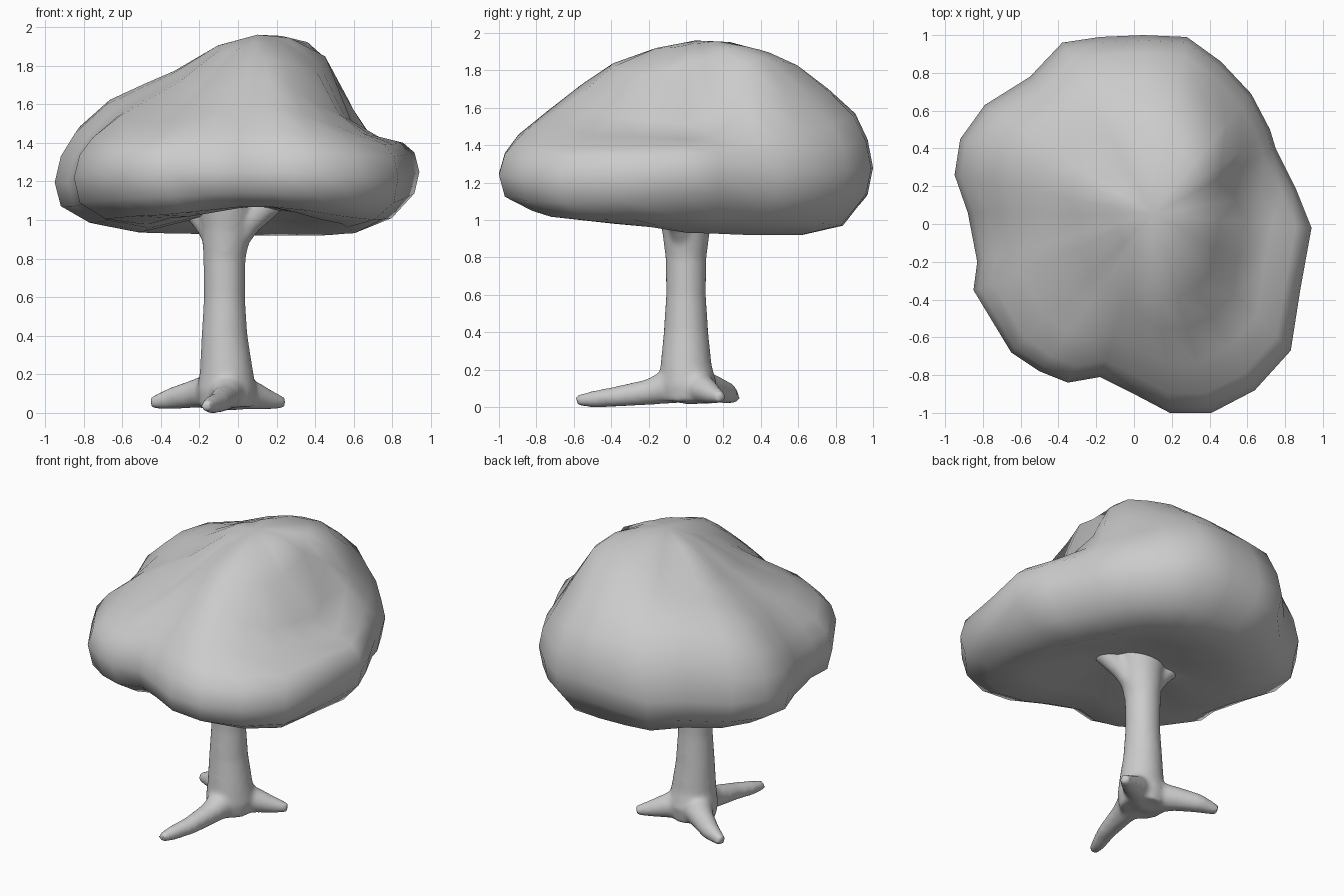
import bpy, bmesh, math
from mathutils import Vector


def finish(bm, name):
    bmesh.ops.recalc_face_normals(bm, faces=bm.faces)
    for f in bm.faces:
        f.smooth = True
    me = bpy.data.meshes.new(name)
    bm.to_mesh(me)
    bm.free()
    ob = bpy.data.objects.new(name, me)
    bpy.context.collection.objects.link(ob)
    return ob


def bridge(bm, a, b):
    n = len(a)
    for i in range(n):
        bm.faces.new((a[i], a[(i + 1) % n], b[(i + 1) % n], b[i]))


def tube(bm, path, sides=14):
    """Closed tube through (x, y, z, radius) points."""
    pts = [Vector(p[:3]) for p in path]
    rings = []
    for i, p in enumerate(pts):
        d = (pts[min(i + 1, len(pts) - 1)] - pts[max(i - 1, 0)]).normalized()
        u = d.orthogonal().normalized()
        v = d.cross(u)
        r = path[i][3]
        rings.append([bm.verts.new(p + r * (math.cos(a) * u + math.sin(a) * v))
                      for a in (math.tau * k / sides for k in range(sides))])
    for a, b in zip(rings, rings[1:]):
        bridge(bm, a, b)
    bm.faces.new(rings[0])
    bm.faces.new(rings[-1])


# Canopy: plan outline, and heights along eight compass directions
outline = [(.94, -.02), (.86, .18), (.75, .4), (.72, .5), (.62, .69), (.46, .86), (.28, .99),
           (.05, 1), (-.18, .99), (-.38, .96), (-.55, .78), (-.79, .63), (-.92, .45),
           (-.95, .26), (-.88, .06), (-.83, -.2), (-.85, -.35), (-.65, -.68), (-.5, -.78),
           (-.35, -.84), (-.18, -.81), (0, -.9), (.19, -1), (.41, -1), (.64, -.88),
           (.83, -.67), (.88, -.35)]
stations = [.2, .42, .58, .75, .9, .97, 1, .97, .83, .6, .35]
heights = [  # top slope -> rim -> underside, starting at +x and going round
    (1.945, 1.85, 1.51, 1.43, 1.40, 1.35, 1.25, 1.14, 1.01, .93, .99),
    (1.955, 1.93, 1.87, 1.66, 1.46, 1.37, 1.25, 1.12, .99, .92, .98),
    (1.95, 1.89, 1.82, 1.70, 1.57, 1.43, 1.28, 1.14, .97, .92, .98),
    (1.91, 1.80, 1.74, 1.67, 1.55, 1.38, 1.22, 1.08, .97, .93, .99),
    (1.90, 1.75, 1.67, 1.58, 1.43, 1.32, 1.19, 1.07, .99, .94, 1.0),
    (1.87, 1.69, 1.59, 1.50, 1.42, 1.35, 1.25, 1.11, 1.02, 1.01, 1.05),
    (1.92, 1.84, 1.73, 1.59, 1.46, 1.36, 1.25, 1.14, 1.07, 1.07, 1.08),
    (1.92, 1.77, 1.55, 1.45, 1.39, 1.33, 1.22, 1.09, 1.0, .98, 1.03),
]
cx, cy = .1, .05


def height(angle, k):
    t = (angle / math.tau * 8) % 8
    i, f = int(t) % 8, t % 1
    f = f * f * (3 - 2 * f)
    return heights[i][k] * (1 - f) + heights[(i + 1) % 8][k] * f


bm = bmesh.new()
rings = []
for k, s in enumerate(stations):
    rings.append([bm.verts.new((cx + (x - cx) * s, cy + (y - cy) * s,
                                height(math.atan2(y - cy, x - cx), k)))
                  for x, y in outline])
for a, b in zip(rings, rings[1:]):
    bridge(bm, a, b)
for ring, z in ((rings[0], 1.96), (rings[-1], 1.06)):
    c = bm.verts.new((cx, cy, z))
    for i in range(len(ring)):
        bm.faces.new((ring[i], ring[(i + 1) % len(ring)], c))
finish(bm, "canopy")

# Trunk with roots and branch stubs, fused into one skin
bm = bmesh.new()
tube(bm, [(-.06, .01, .03, .14), (-.06, .01, .12, .155), (-.06, 0, .22, .138),
          (-.07, 0, .4, .12), (-.07, 0, .6, .107), (-.07, 0, .8, .11),
          (-.06, 0, .95, .13), (-.05, 0, 1.12, .17)], 20)
roots = [
    [(-.05, -.02, .13, .11), (-.07, -.2, .08, .07), (-.10, -.38, .055, .055),
     (-.14, -.5, .042, .045), (-.165, -.585, .035, .03)],
    [(-.08, .02, .12, .11), (-.22, .14, .1, .075), (-.34, .22, .075, .058),
     (-.45, .26, .05, .032)],
    [(-.04, .02, .12, .11), (.08, .1, .09, .075), (.17, .15, .065, .05),
     (.24, .19, .05, .03)],
]
branches = [
    [(-.05, 0, .85, .07), (.06, -.04, .98, .06), (.18, -.09, 1.1, .07)],
    [(-.08, 0, .85, .07), (-.18, .05, 1.0, .06), (-.28, .1, 1.1, .06)],
]
for path in roots + branches:
    tube(bm, path)
trunk = finish(bm, "trunk_and_roots")
rm = trunk.modifiers.new("fuse", 'REMESH')
rm.mode = 'VOXEL'
rm.voxel_size = .016
rm.use_smooth_shade = True
sm = trunk.modifiers.new("soften", 'SMOOTH')
sm.factor = .5
sm.iterations = 8
